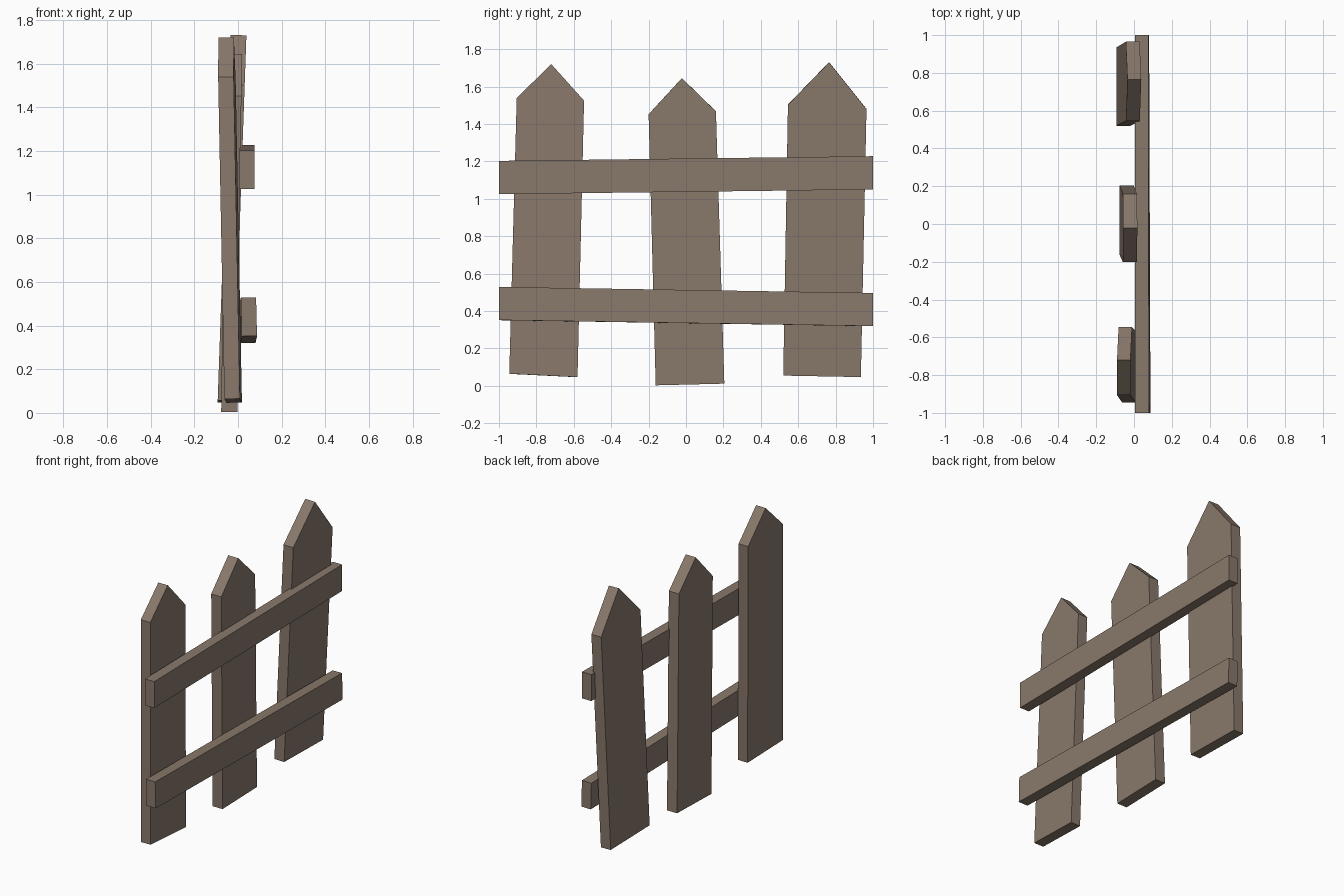
import bpy, bmesh

if "Cube" in bpy.data.objects:
    bpy.data.objects.remove(bpy.data.objects["Cube"])

wood = bpy.data.materials.new("weathered_brown_wood")
wood.diffuse_color = (0.25, 0.19, 0.147, 1)
wood.use_nodes = True
wood.node_tree.nodes["Principled BSDF"].inputs["Base Color"].default_value = wood.diffuse_color


def board(name, outline, thickness, base, lean, yaw):
    """Extrude a (y, z) outline along x; its front plane is base + lean*z + yaw*(y - centre)."""
    yc = sum(p[0] for p in outline) / len(outline)
    bm = bmesh.new()
    front, back = [], []
    for y, z in outline:
        x = base + lean * z + yaw * (y - yc)
        front.append(bm.verts.new((x, y, z)))
        back.append(bm.verts.new((x - thickness, y, z - lean * -thickness * 0.5)))
    bm.faces.new(front)
    bm.faces.new(back[::-1])
    n = len(outline)
    for i in range(n):
        j = (i + 1) % n
        bm.faces.new((front[j], front[i], back[i], back[j]))
    bmesh.ops.recalc_face_normals(bm, faces=bm.faces)
    mesh = bpy.data.meshes.new(name)
    bm.to_mesh(mesh)
    bm.free()
    mesh.materials.append(wood)
    obj = bpy.data.objects.new(name, mesh)
    bpy.context.collection.objects.link(obj)


# Pointed pickets, each slightly crooked
board("left_picket",
      [(-0.945, 0.065), (-0.58, 0.047), (-0.545, 1.525), (-0.72, 1.72), (-0.905, 1.54)],
      0.071, 0.015, -0.02, 0.025)
board("middle_picket",
      [(-0.162, 0.003), (0.205, 0.012), (0.16, 1.468), (-0.022, 1.645), (-0.2, 1.452)],
      0.075, -0.002, 0.012, 0.0)
board("right_picket",
      [(0.52, 0.055), (0.935, 0.047), (0.965, 1.48), (0.765, 1.73), (0.545, 1.503)],
      0.073, -0.022, 0.035, 0.0)

# Horizontal rails, slightly tilted
board("upper_rail", [(-1, 1.025), (1, 1.05), (1, 1.228), (-1, 1.203)],
      0.07, 0.076, 0.0, 0.0)
board("lower_rail", [(-1, 0.352), (1, 0.32), (1, 0.497), (-1, 0.529)],
      0.07, 0.092, -0.025, -0.004)
